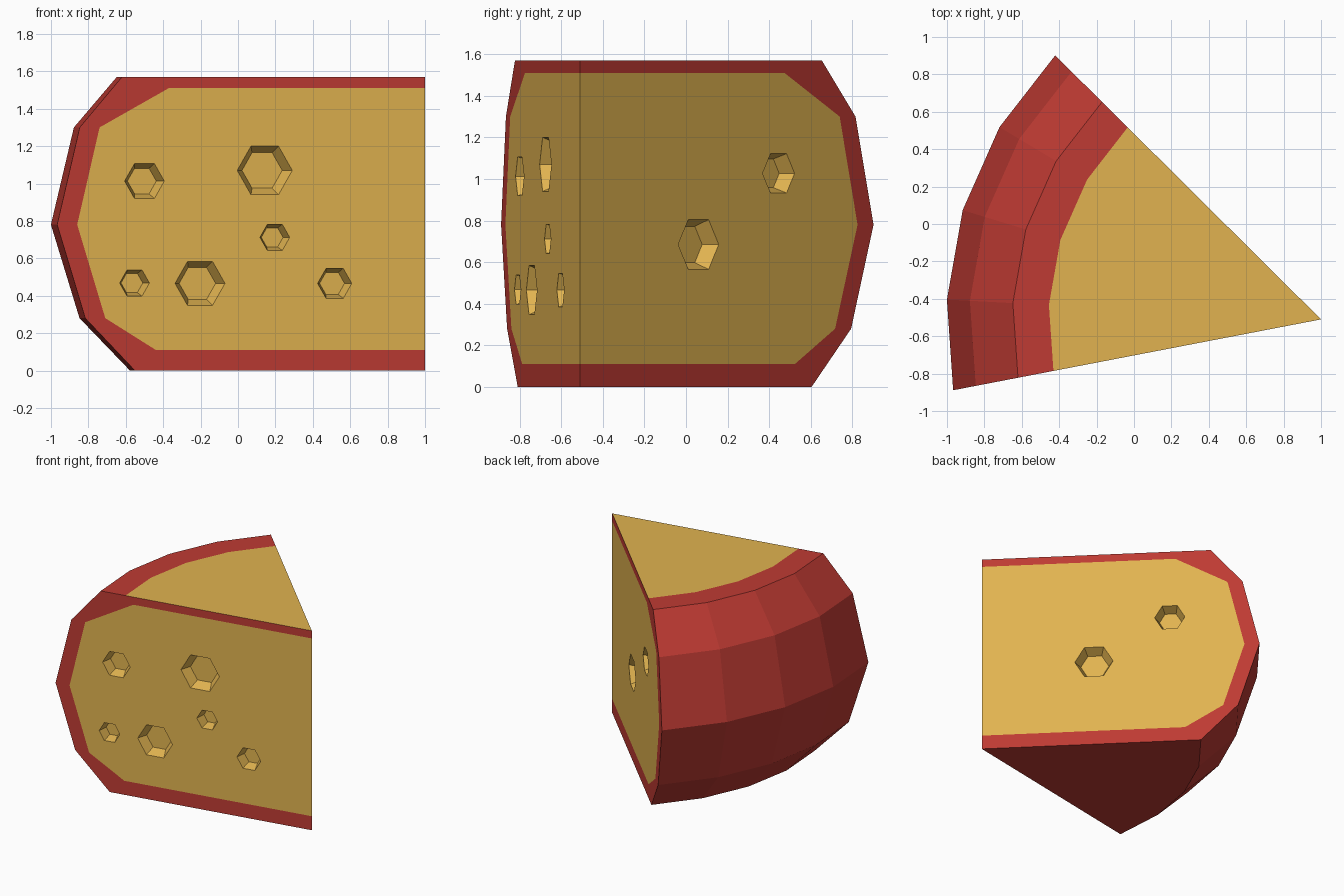
import bpy, bmesh, math
from mathutils import Vector

if "Cube" in bpy.data.objects:
    bpy.data.objects.remove(bpy.data.objects["Cube"])

APEX = Vector((1.0, -0.51, 0.0))
A0, A1, STEPS = math.radians(190.9), math.radians(135.2), 4
H = 1.57
RIND, CHEESE = 0, 1


def material(name, col):
    m = bpy.data.materials.new(name)
    m.diffuse_color = (*col, 1)
    m.use_nodes = True
    m.node_tree.nodes["Principled BSDF"].inputs["Base Color"].default_value = m.diffuse_color
    return m


mats = [material("red rind", (0.52, 0.043, 0.033)),
        material("yellow cheese", (0.75, 0.45, 0.08))]


def direction(a):
    return Vector((math.cos(a), math.sin(a), 0))


def polar(r, a, z):
    return APEX + direction(a) * r + Vector((0, 0, z))


def make_object(name, bm):
    bmesh.ops.recalc_face_normals(bm, faces=bm.faces)
    me = bpy.data.meshes.new(name)
    bm.to_mesh(me)
    bm.free()
    for m in mats:
        me.materials.append(m)
    ob = bpy.data.objects.new(name, me)
    bpy.context.collection.objects.link(ob)
    return ob


# Wedge: (radius, height) profiles of the rind and of the yellow area on the cuts
outer = [(0, 0), (1.58, 0), (1.85, 0.28), (2.003, 0.78), (1.88, 1.30), (1.65, H), (0, H)]
inner = [(0, 0.11), (1.466, 0.11), (1.741, 0.28), (1.894, 0.78), (1.772, 1.30), (1.395, 1.51), (0, 1.51)]
TOP_R = 1.457
angles = [A0 + (A1 - A0) * i / STEPS for i in range(STEPS + 1)]

bm = bmesh.new()


def face(points, mat):
    f = bm.faces.new([bm.verts.new(p) for p in points])
    f.material_index = mat


# curved rind, and the top split into rind band and cheese
for a, b in zip(angles, angles[1:]):
    for (r0, z0), (r1, z1) in zip(outer[1:5], outer[2:6]):
        face([polar(r0, a, z0), polar(r0, b, z0), polar(r1, b, z1), polar(r1, a, z1)], RIND)
    face([polar(1.65, a, H), polar(1.65, b, H), polar(TOP_R, b, H), polar(TOP_R, a, H)], RIND)
face([polar(0, 0, H)] + [polar(TOP_R, a, H) for a in angles], CHEESE)
face([polar(0, 0, 0)] + [polar(1.58, a, 0) for a in angles], RIND)

# two cut faces: rind border around a yellow centre
for a in (A0, A1):
    for i in range(6):
        loop = [outer[i], outer[i + 1], inner[i + 1], inner[i]]
        if i == 5:  # the top border meets the band edge on the top face
            loop.insert(1, (TOP_R, H))
            loop = [outer[5], (TOP_R, H), outer[6], inner[6], inner[5]]
        face([polar(r, a, z) for r, z in loop], RIND)
    face([polar(r, a, z) for r, z in inner], CHEESE)
bmesh.ops.remove_doubles(bm, verts=bm.verts, dist=1e-4)
wedge = make_object("cheese_wedge", bm)

# Holes: tapered six-sided pits, (distance from apex, height, radius)
c0, s1 = -math.cos(A0), math.sin(A1)
front = [((1 - x) / c0, z, r) for x, z, r in
         [(-0.5, 1.013, 0.108), (0.143, 1.07, 0.15), (0.197, 0.712, 0.081),
          (-0.553, 0.468, 0.081), (-0.203, 0.466, 0.136), (0.517, 0.466, 0.093)]]
back = [((y + 0.51) / s1, z, r) for y, z, r in [(0.06, 0.685, 0.138), (0.445, 1.027, 0.109)]]
DEPTH, OUT, TAPER = 0.075, 0.02, 0.27

bm = bmesh.new()
for a, sign, holes in ((A0, -1, front), (A1, 1, back)):
    u = direction(a)
    inward = Vector((-u.y, u.x, 0)) * sign
    for d, z, r in holes:
        rings = []
        for depth in (-OUT, DEPTH):
            rad = r * (1 - TAPER * depth / DEPTH)
            rings.append([bm.verts.new(polar(d, a, z) + inward * depth
                                       + u * rad * math.cos(k * math.pi / 3)
                                       + Vector((0, 0, rad * math.sin(k * math.pi / 3))))
                          for k in range(6)])
        bm.faces.new(rings[0])
        bm.faces.new(rings[1])
        for k in range(6):
            j = (k + 1) % 6
            bm.faces.new([rings[0][k], rings[0][j], rings[1][j], rings[1][k]])
for f in bm.faces:
    f.material_index = CHEESE
cutter = make_object("hole_cutter", bm)
cutter.hide_render = True

# Cut the holes and drop the cutter
mod = wedge.modifiers.new("holes", 'BOOLEAN')
mod.operation = 'DIFFERENCE'
mod.solver = 'EXACT'
mod.object = cutter
bpy.context.view_layer.objects.active = wedge
bpy.ops.object.modifier_apply(modifier=mod.name)
bpy.data.objects.remove(cutter)
